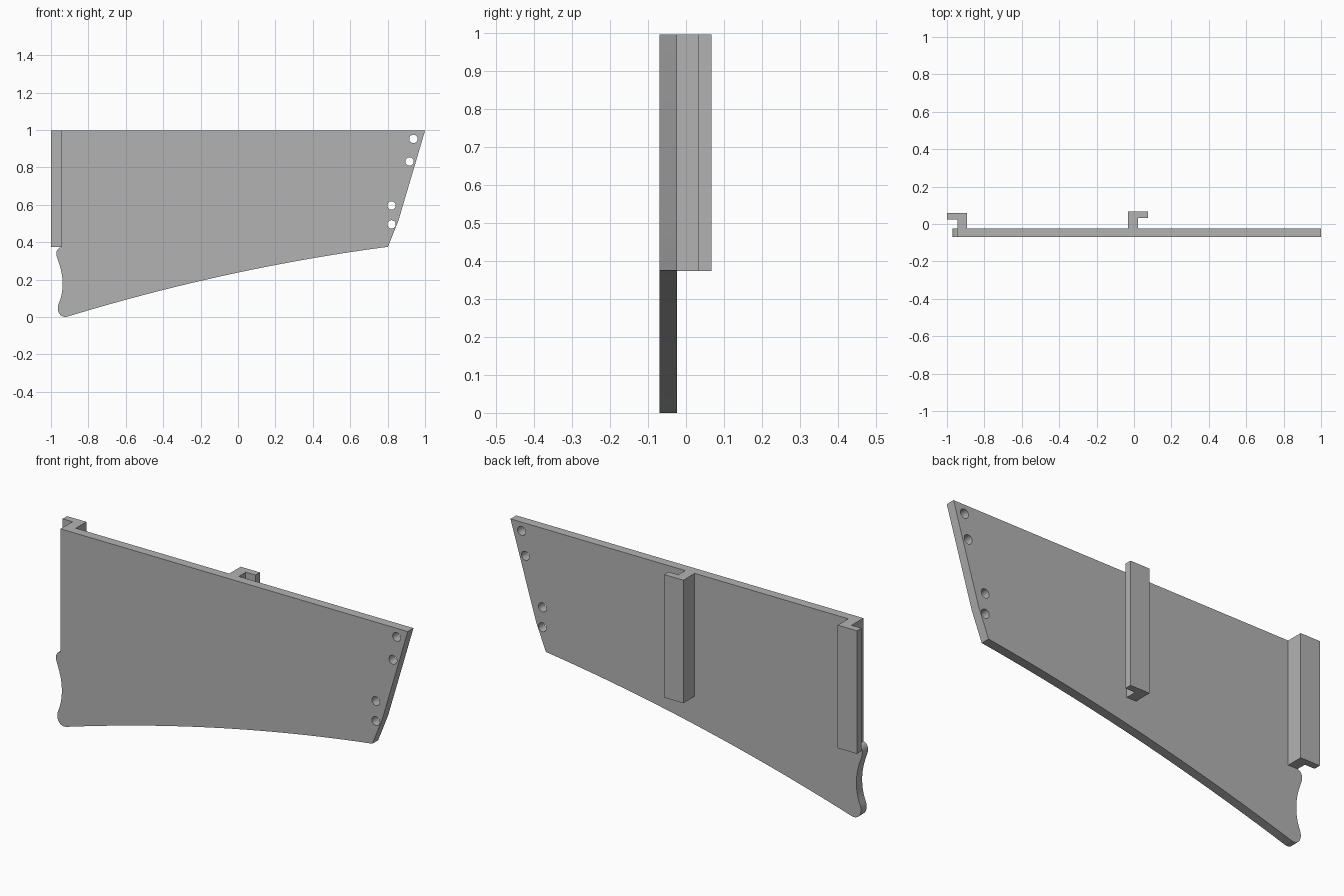
import bpy
import bmesh
import math
from mathutils import Vector
from mathutils.geometry import interpolate_bezier

cube = bpy.data.objects.get("Cube")
if cube:
    bpy.data.objects.remove(cube, do_unlink=True)

# Single grey material
GREY = (0.45, 0.45, 0.45, 1)
grey = bpy.data.materials.new("plain_grey")
grey.use_nodes = True
grey.diffuse_color = GREY
grey.node_tree.nodes["Principled BSDF"].inputs["Base Color"].default_value = GREY

FRONT, BACK = -0.07, -0.024      # panel faces
TOP, RAIL_BOTTOM = 0.996, 0.373


def prism(name, loops, direction):
    """Fill closed outlines (first outer, others holes) and extrude them."""
    bm = bmesh.new()
    edges = []
    for loop in loops:
        verts = [bm.verts.new(p) for p in loop]
        edges += [bm.edges.new((v, verts[i - 1])) for i, v in enumerate(verts)]
    bmesh.ops.triangle_fill(bm, edges=edges, use_beauty=True)
    result = bmesh.ops.extrude_face_region(bm, geom=bm.faces[:], use_keep_orig=True)
    moved = [g for g in result["geom"] if isinstance(g, bmesh.types.BMVert)]
    bmesh.ops.translate(bm, verts=moved, vec=direction)
    bmesh.ops.recalc_face_normals(bm, faces=bm.faces[:])
    mesh = bpy.data.meshes.new(name)
    bm.to_mesh(mesh)
    bm.free()
    mesh.materials.append(grey)
    obj = bpy.data.objects.new(name, mesh)
    bpy.context.collection.objects.link(obj)
    bpy.context.view_layer.objects.active = obj
    bpy.ops.object.select_all(action="DESELECT")
    obj.select_set(True)
    bpy.ops.object.shade_smooth_by_angle(angle=math.radians(30))
    return obj


def bezier(points, steps):
    """Sample a curve, leaving off its last point."""
    return interpolate_bezier(*[Vector((x, FRONT, z)) for x, z in points], steps)[:-1]


def circle(x, z, radius=0.0225, sides=24):
    return [(x + radius * math.cos(math.tau * i / sides), FRONT,
             z + radius * math.sin(math.tau * i / sides)) for i in range(sides)]


# Panel: straight top, scalloped right end, arched lower edge, angled left end
outline = [(-0.945, FRONT, TOP)]
outline += bezier([(-0.945, 0.373), (-0.97, 0.368), (-0.976, 0.34), (-0.968, 0.32)], 9)
outline += bezier([(-0.968, 0.32), (-0.955, 0.28), (-0.938, 0.24), (-0.938, 0.18)], 9)
outline += bezier([(-0.938, 0.18), (-0.938, 0.14), (-0.943, 0.11), (-0.957, 0.075)], 9)
outline += bezier([(-0.957, 0.075), (-0.975, 0.04), (-0.955, -0.01), (-0.912, 0.002)], 11)
outline += bezier([(-0.912, 0.002), (-0.339, 0.176), (0.231, 0.3), (0.802, 0.375)], 25)
outline += [(0.802, FRONT, 0.375), (0.858, FRONT, 0.516), (1, FRONT, TOP)]
holes = [circle(x, z) for x, z in
         [(0.938, 0.952), (0.917, 0.831), (0.821, 0.596), (0.821, 0.495)]]
prism("panel", [outline] + holes, (0, BACK - FRONT, 0))


# L-section rails on the back, with the lip pointing along side (+1 or -1)
def rail(name, x, side, lip_back):
    stem, lip, inner = x + side * 0.053, x + side * 0.108, lip_back - 0.035
    section = [(x, BACK), (x, lip_back), (lip, lip_back),
               (lip, inner), (stem, inner), (stem, BACK)]
    prism(name, [[(px, py, RAIL_BOTTOM) for px, py in section]],
          (0, 0, TOP - RAIL_BOTTOM))


rail("middle_rail", -0.032, 1, 0.067)
rail("right_end_rail", -0.892, -1, 0.06)
